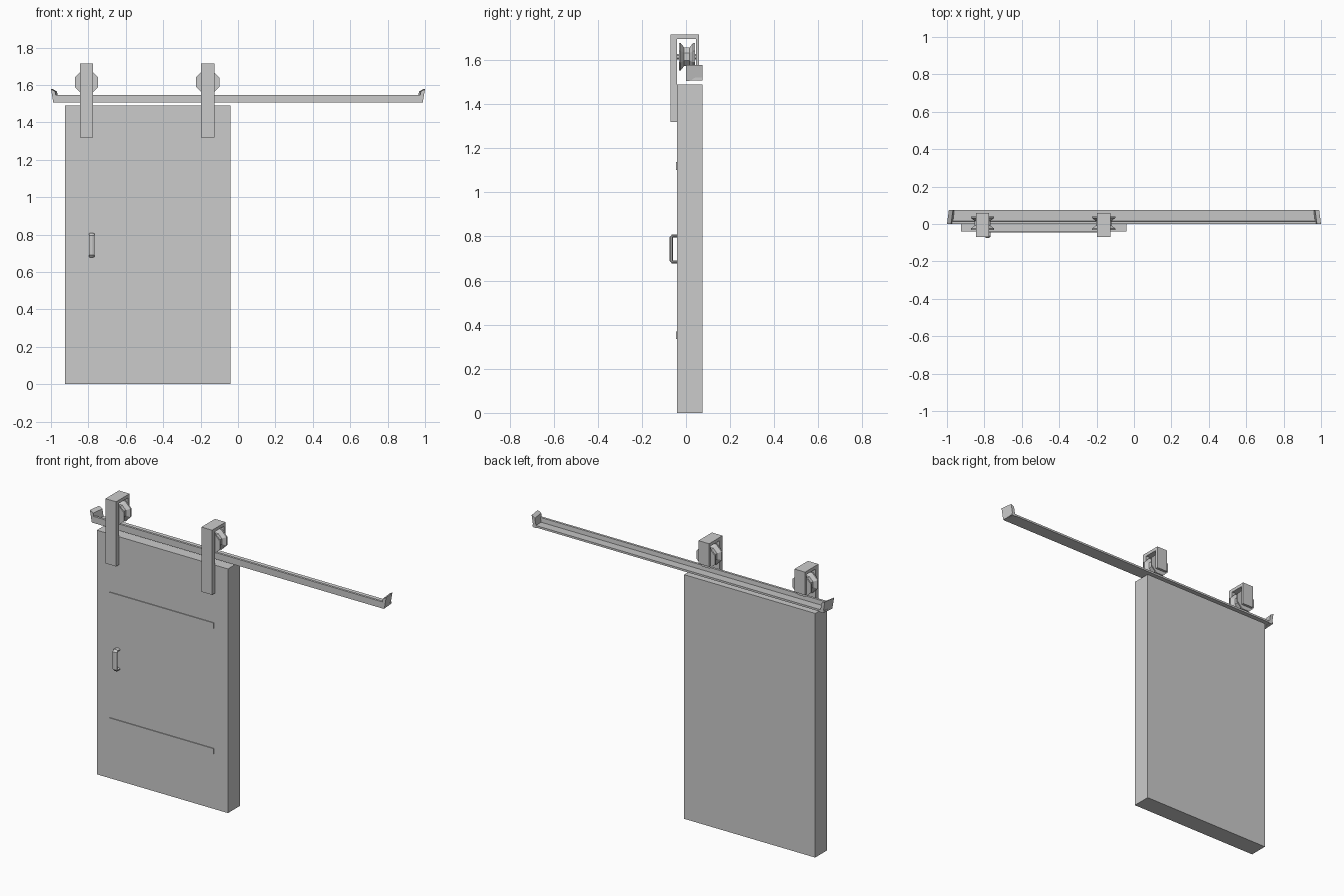
import bpy, bmesh, math
from mathutils import Vector

if "Cube" in bpy.data.objects:
    bpy.data.objects.remove(bpy.data.objects["Cube"])


def make(name, verts, faces):
    mesh = bpy.data.meshes.new(name)
    mesh.from_pydata(verts, [], faces)
    bm = bmesh.new()
    bm.from_mesh(mesh)
    bmesh.ops.recalc_face_normals(bm, faces=bm.faces)
    bm.to_mesh(mesh)
    bm.free()
    ob = bpy.data.objects.new(name, mesh)
    bpy.context.collection.objects.link(ob)
    return ob


def loft(name, rings, cap=True, closed=False):
    """Skin a list of equal point rings."""
    n, m = len(rings[0]), len(rings)
    verts = [p for r in rings for p in r]
    faces = []
    for k in range(m if closed else m - 1):
        a, b = k * n, ((k + 1) % m) * n
        faces += [(a + i, a + (i + 1) % n, b + (i + 1) % n, b + i) for i in range(n)]
    if cap and not closed:
        faces += [tuple(range(n)), tuple(range((m - 1) * n, m * n))]
    return make(name, verts, faces)


def extrude_x(name, profile, x0, x1):
    return loft(name, [[(x, y, z) for y, z in profile] for x in (x0, x1)])


def box(name, x0, x1, y0, y1, z0, z1):
    return extrude_x(name, [(y0, z0), (y1, z0), (y1, z1), (y0, z1)], x0, x1)


def turned(name, cx, cz, profile, sides):
    """Revolve (y, radius) stations around an axis along y."""
    rings = []
    for y, r in profile:
        ang = [math.tau * (i + 0.5) / sides for i in range(sides)]
        rings.append([(cx + r * math.cos(a), y, cz + r * math.sin(a)) for a in ang])
    return loft(name, rings)


# Door panel with two shallow raised battens
box("door_panel", -0.925, -0.04, -0.04, 0.075, 0, 1.49)
for label, z in (("upper", 1.102), ("lower", 0.335)):
    box(label + "_batten", -0.837, -0.134, -0.045, -0.038, z, z + 0.035)

# Rail: base tray with a front lip
extrude_x("rail", [(0, 1.505), (0.075, 1.51), (0.075, 1.522), (0.016, 1.518),
                   (0.014, 1.545), (0, 1.545)], -0.985, 0.985)

# Flared end stops, tapering inward at the back
for label, s in (("left", -1), ("right", 1)):
    rings = []
    for y, d in ((0, 0), (0.075, 0.01)):
        rings.append([(s * (x - d), y, z) for x, z in
                      ((0.968, 1.507), (0.988, 1.507), (1.0, 1.578), (0.978, 1.565))])
    loft(label + "_end_stop", rings)

# Hangers: bent strap, grooved octagonal roller and axle
for label, cx in (("left", -0.81), ("right", -0.162)):
    strap = [(-0.07, 1.32), (-0.04, 1.32), (-0.04, 1.695), (0.045, 1.695),
             (0.045, 1.575), (0.06, 1.575), (0.06, 1.715), (-0.07, 1.715)]
    extrude_x(label + "_hanger_strap", strap, cx - 0.036, cx + 0.036)
    turned(label + "_roller", cx, 1.615,
           [(-0.032, 0.067), (-0.024, 0.067), (-0.008, 0.045),
            (0.016, 0.045), (0.032, 0.067), (0.04, 0.067)], 8)
    turned(label + "_axle", cx, 1.615, [(-0.045, 0.014), (0.05, 0.014)], 8)

# Handle: bar with octagonal section bent into a D
path = [Vector(p) for p in ((0, -0.035, 0.684), (0, -0.062, 0.684), (0, -0.067, 0.690),
                            (0, -0.067, 0.796), (0, -0.062, 0.802), (0, -0.035, 0.802))]
rings = []
for i, p in enumerate(path):
    t = (path[min(i + 1, len(path) - 1)] - path[max(i - 1, 0)]).normalized()
    side = Vector((1, 0, 0)).cross(t)
    rings.append([Vector((-0.783, 0, 0)) + p + Vector((0.016 * math.cos(a), 0, 0))
                  + side * 0.008 * math.sin(a)
                  for a in [math.tau * (k + 0.5) / 8 for k in range(8)]])
loft("handle", rings)
